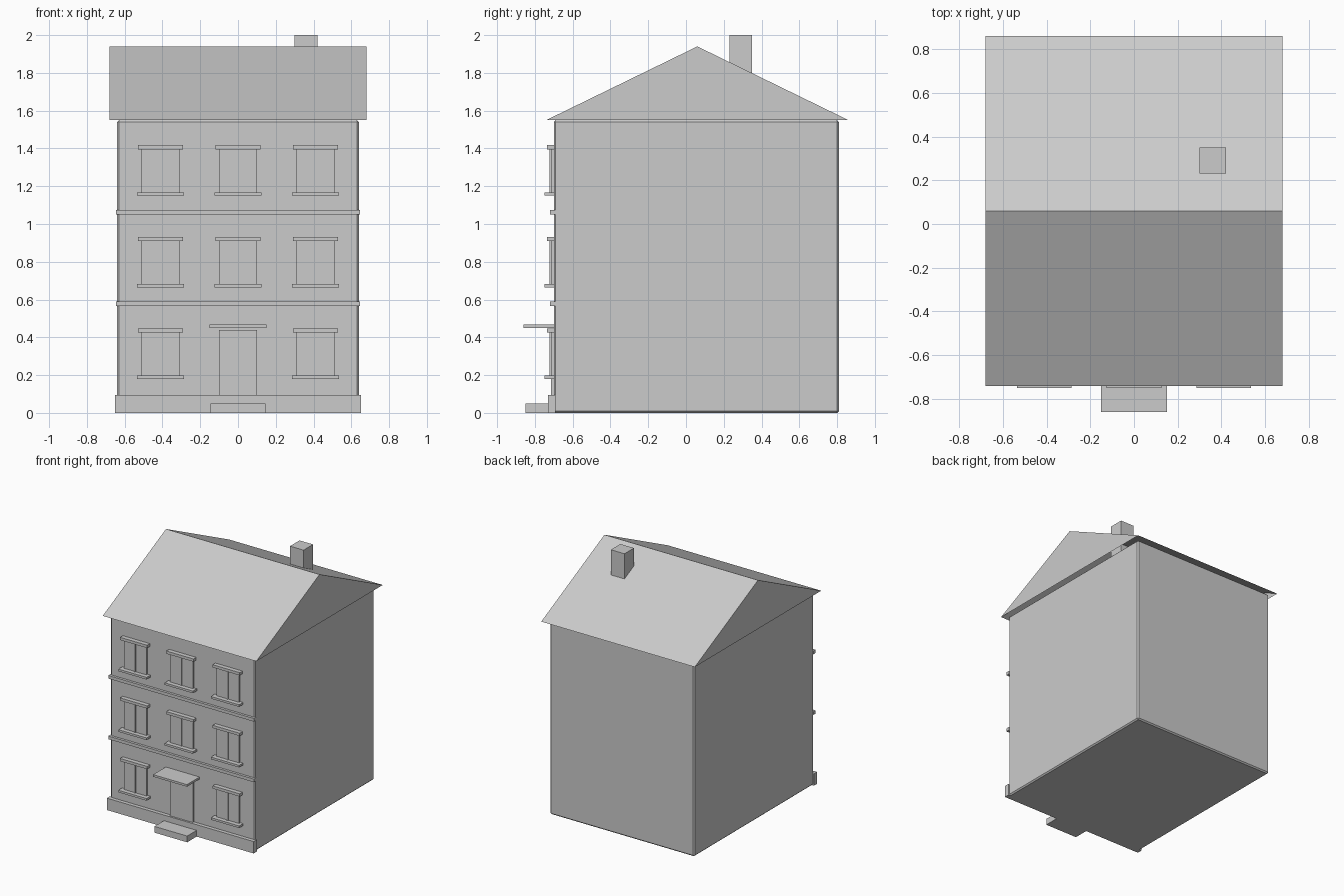
import bpy, bmesh

if "Cube" in bpy.data.objects:
    bpy.data.objects.remove(bpy.data.objects["Cube"])

grey = bpy.data.materials.new("plain_grey")
grey.diffuse_color = (0.6, 0.6, 0.6, 1)
grey.use_nodes = True
grey.node_tree.nodes["Principled BSDF"].inputs["Base Color"].default_value = grey.diffuse_color


def make_object(name, bm):
    bmesh.ops.recalc_face_normals(bm, faces=bm.faces)
    mesh = bpy.data.meshes.new(name)
    bm.to_mesh(mesh)
    bm.free()
    mesh.materials.append(grey)
    obj = bpy.data.objects.new(name, mesh)
    bpy.context.collection.objects.link(obj)
    return obj


def box(name, x, y, z, bevel=0):
    """Box from (min, max) ranges on each axis."""
    bm = bmesh.new()
    bmesh.ops.create_cube(bm, size=1)
    for v in bm.verts:
        v.co = [lo + (c + 0.5) * (hi - lo) for c, (lo, hi) in zip(v.co, (x, y, z))]
    if bevel:
        bmesh.ops.bevel(bm, geom=bm.edges[:], offset=bevel, segments=1, affect='EDGES')
    return make_object(name, bm)


WALL = -0.70  # front wall plane

# House body with chamfered edges
box("walls", (-0.64, 0.64), (WALL, 0.81), (0, 1.55), 0.01)

# Gable roof shell, open underneath
bm = bmesh.new()
ends = [[bm.verts.new((x, y, z)) for y, z in ((-0.74, 1.55), (0.06, 1.94), (0.86, 1.55))]
        for x in (-0.68, 0.68)]
a, b = ends
bm.faces.new(a)
bm.faces.new(b[::-1])
for i in range(2):
    bm.faces.new((a[i], b[i], b[i + 1], a[i + 1]))
make_object("roof", bm)

# Chimney through the back slope
box("chimney", (0.30, 0.42), (0.23, 0.35), (1.70, 2.0))

# Plinth and floor bands
box("plinth", (-0.65, 0.65), (-0.73, -0.69), (0, 0.095))
for z in (0.565, 1.05):
    box("floor_band", (-0.645, 0.645), (-0.72, -0.69), (z, z + 0.025))

# Entrance
box("door", (-0.10, 0.10), (-0.715, -0.69), (0.09, 0.44))
box("canopy", (-0.15, 0.15), (-0.86, -0.69), (0.45, 0.467))
box("step", (-0.145, 0.145), (-0.85, -0.72), (0, 0.05))

# Windows: pane, mullion, sill and lintel
for floor, z in enumerate((0.18, 0.665, 1.15)):
    for x in (-0.41, 0, 0.41):
        if floor == 0 and x == 0:
            continue
        box("window_pane", (x - 0.10, x + 0.10), (-0.715, -0.69), (z + 0.01, z + 0.25))
        box("window_mullion", (x - 0.005, x + 0.005), (-0.722, -0.71), (z + 0.015, z + 0.245))
        box("window_sill", (x - 0.125, x + 0.125), (-0.75, -0.69), (z, z + 0.017))
        box("window_lintel", (x - 0.12, x + 0.12), (-0.735, -0.69), (z + 0.245, z + 0.267))
